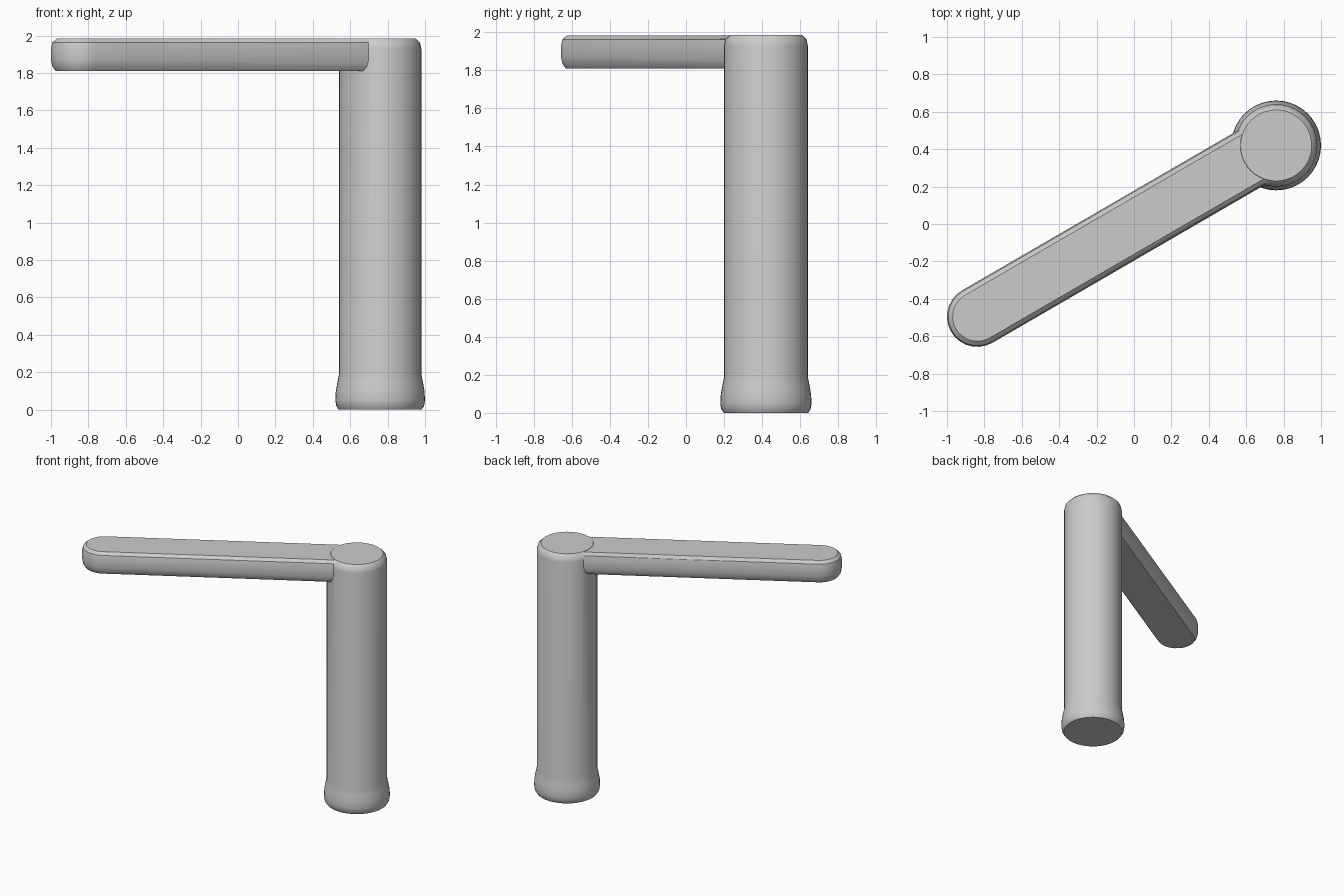
import bpy, bmesh, math
from mathutils import Vector

cube = bpy.data.objects.get("Cube")
if cube:
    bpy.data.objects.remove(cube, do_unlink=True)

grey = bpy.data.materials.new("plain_grey")
grey.use_nodes = True
GREY = (0.6, 0.6, 0.6, 1)
grey.diffuse_color = GREY
grey.node_tree.nodes["Principled BSDF"].inputs["Base Color"].default_value = GREY

POST = Vector((0.76, 0.42, 0))
ARM_TIP = Vector((-0.838, -0.495, 0))
ARM_ROOT = Vector((0.76, 0.432, 0))


def make_object(name, bm):
    bmesh.ops.recalc_face_normals(bm, faces=bm.faces)
    mesh = bpy.data.meshes.new(name)
    bm.to_mesh(mesh)
    bm.free()
    mesh.materials.append(grey)
    ob = bpy.data.objects.new(name, mesh)
    bpy.context.collection.objects.link(ob)
    return ob


def loft(name, rings):
    """Skin a stack of matching outlines and cap both ends."""
    bm = bmesh.new()
    loops = [[bm.verts.new(p) for p in ring] for ring in rings]
    n = len(loops[0])
    for low, high in zip(loops, loops[1:]):
        for i in range(n):
            j = (i + 1) % n
            bm.faces.new((low[i], low[j], high[j], high[i]))
    bm.faces.new(loops[0][::-1])
    bm.faces.new(loops[-1])
    return make_object(name, bm)


def circle(r, z, n=40):
    return [POST + Vector((r * math.cos(t), r * math.sin(t), z))
            for t in (math.tau * i / n for i in range(n))]


def stadium(r, z, n=14):
    """Long outline with rounded ends, running from the post to the tip."""
    along = (ARM_TIP - ARM_ROOT).normalized()
    heading = math.atan2(along.y, along.x)
    pts = []
    for centre, start in ((ARM_TIP, heading - math.pi / 2),
                          (ARM_ROOT, heading + math.pi / 2)):
        for i in range(n + 1):
            t = start + math.pi * i / n
            pts.append(centre + Vector((r * math.cos(t), r * math.sin(t), z)))
    return pts


# Round post with a flared foot and softened top rim
post_profile = [(0.222, 0), (0.235, 0.02), (0.24, 0.05), (0.237, 0.1),
                (0.228, 0.15), (0.22, 0.19), (0.22, 1.93), (0.213, 1.963),
                (0.19, 1.985)]
post = loft("post_with_arm", [circle(r, z) for r, z in post_profile])

# Flat arm with rounded tip and softened edges
arm_profile = [(0.138, 1.81), (0.155, 1.835), (0.162, 1.87), (0.162, 1.93),
               (0.155, 1.963), (0.132, 1.983)]
arm = loft("arm_cutter", [stadium(r, z) for r, z in arm_profile])
arm.hide_render = True

# Fuse the arm into the post
union = post.modifiers.new("fuse_arm", "BOOLEAN")
union.operation = 'UNION'
union.solver = 'EXACT'
union.object = arm
bpy.ops.object.select_all(action='DESELECT')
bpy.context.view_layer.objects.active = post
post.select_set(True)
bpy.ops.object.modifier_apply(modifier=union.name)
bpy.data.objects.remove(arm, do_unlink=True)
bpy.ops.object.shade_smooth_by_angle(angle=math.radians(35))
